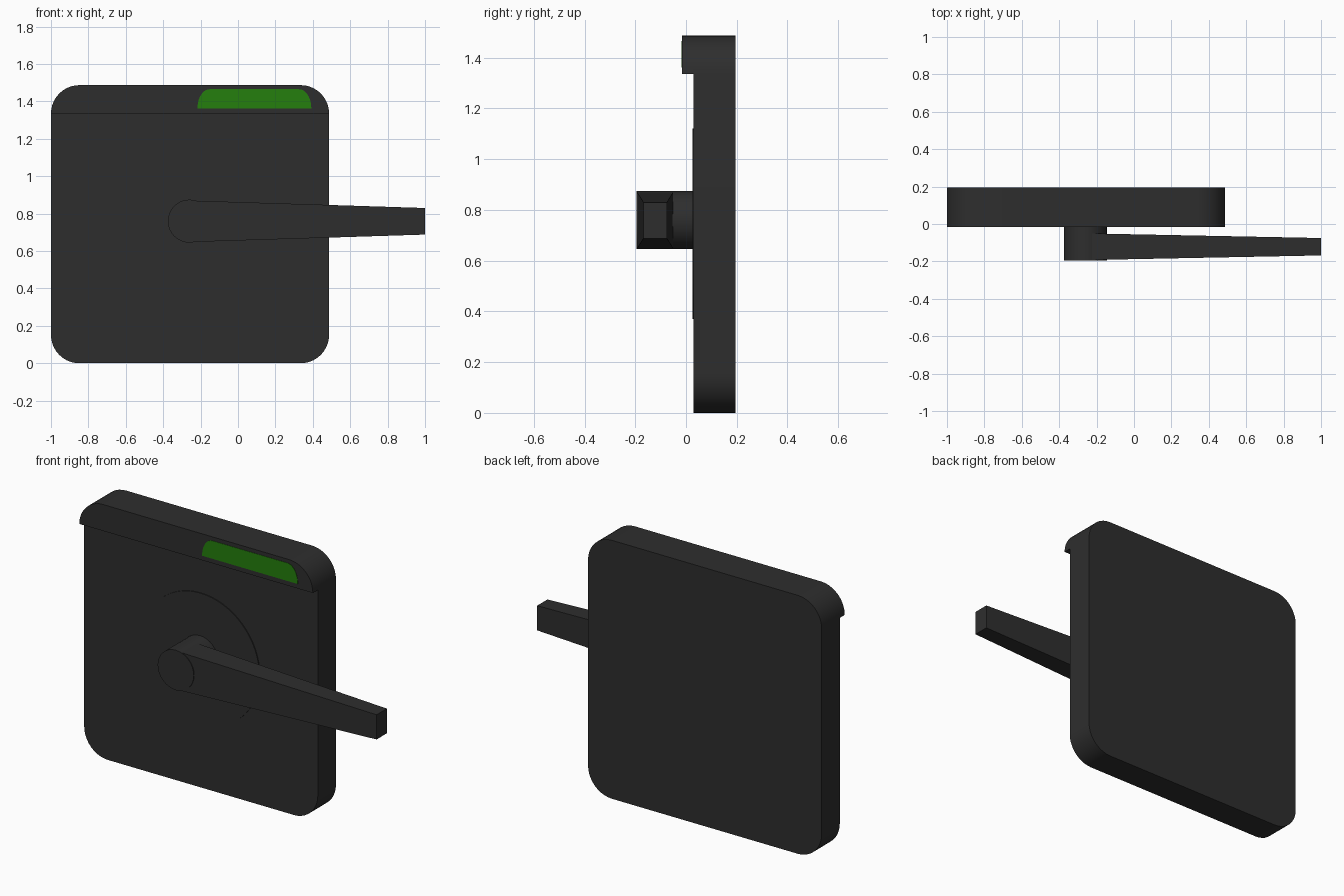
import bpy, bmesh
from math import sin, cos, pi, radians

if "Cube" in bpy.data.objects:
    bpy.data.objects.remove(bpy.data.objects["Cube"])


def material(name, rgb):
    m = bpy.data.materials.new(name)
    m.diffuse_color = (*rgb, 1)
    m.use_nodes = True
    m.node_tree.nodes["Principled BSDF"].inputs["Base Color"].default_value = m.diffuse_color
    return m


DARK = material("dark_grey", (0.027, 0.027, 0.027))
GREEN = material("green", (0.018, 0.21, 0.004))


def arc(cx, cz, rx, rz, start, end, n=10):
    return [(cx + rx * cos(radians(start + (end - start) * i / n)),
             cz + rz * sin(radians(start + (end - start) * i / n))) for i in range(n + 1)]


def loft(name, sections, mat):
    """Join matching closed loops of 3D points and cap both ends."""
    bm = bmesh.new()
    rings = [[bm.verts.new(p) for p in s] for s in sections]
    n = len(rings[0])
    for a, b in zip(rings, rings[1:]):
        for i in range(n):
            j = (i + 1) % n
            bm.faces.new((a[i], a[j], b[j], b[i]))
    bm.faces.new(rings[0])
    bm.faces.new(rings[-1])
    bmesh.ops.recalc_face_normals(bm, faces=bm.faces)
    me = bpy.data.meshes.new(name)
    bm.to_mesh(me)
    bm.free()
    ob = bpy.data.objects.new(name, me)
    bpy.context.collection.objects.link(ob)
    me.materials.append(mat)
    bpy.ops.object.select_all(action='DESELECT')
    ob.select_set(True)
    bpy.context.view_layer.objects.active = ob
    bpy.ops.object.shade_smooth_by_angle(angle=radians(30))
    return ob


def extrude(name, profile, y0, y1, mat=DARK):
    return loft(name, [[(x, y, z) for x, z in profile] for y in (y0, y1)], mat)


X0, X1, TOP, R = -1.0, 0.487, 1.487, 0.152
CX = (X0 + X1) / 2
HX, HZ = -0.26, 0.76

# rounded square back plate
top_corners = arc(X1 - R, TOP - R, R, R, 0, 90) + arc(X0 + R, TOP - R, R, R, 90, 180)
extrude("back_plate", top_corners + arc(X0 + R, R, R, R, 180, 270)
        + arc(X1 - R, R, R, R, 270, 360), 0.03, 0.195)

# raised band along the top edge
extrude("top_lip", top_corners, -0.015, 0.03)

# green indicator window, rounded on its upper corners
extrude("indicator_window", arc(0.327, 1.362, 0.065, 0.103, 0, 90)
        + arc(-0.152, 1.362, 0.065, 0.103, 90, 180), -0.017, -0.014, GREEN)

# thin round rose and the hub standing on it
extrude("rose_disc", arc(CX, 0.745, 0.375, 0.375, 0, 354.375, 63), 0.025, 0.032)
extrude("handle_hub", arc(HX, HZ, 0.115, 0.115, 0, 348.75, 31), -0.195, 0.028)


# tapered lever
def section(x, y0, y1, z0, z1):
    return [(x, y0, z0), (x, y1, z0), (x, y1, z1), (x, y0, z1)]


loft("lever", [section(HX, -0.193, -0.05, 0.648, 0.87),
               section(1.0, -0.168, -0.075, 0.688, 0.83)], DARK)
